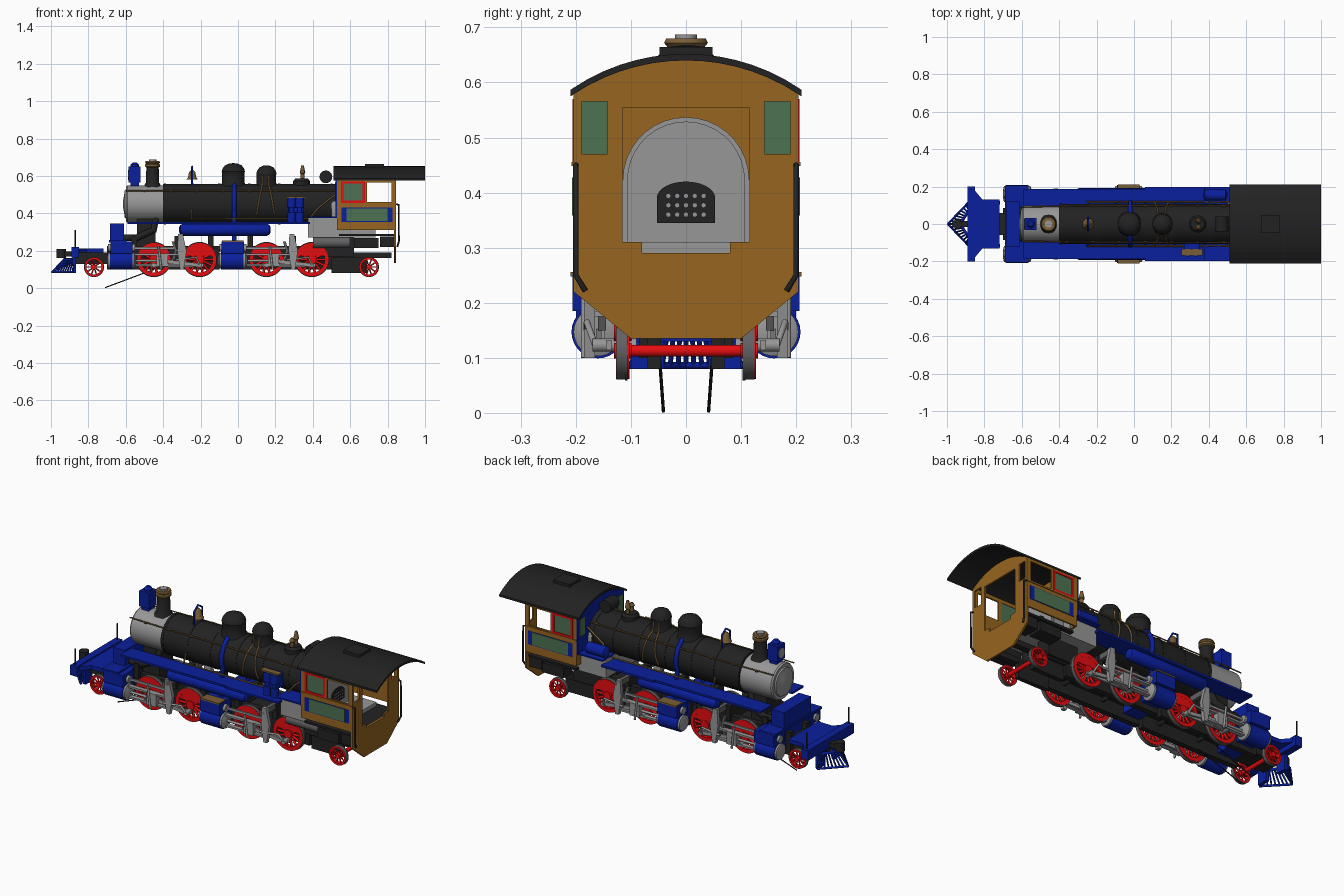
import bpy, bmesh, math
from mathutils import Vector, Matrix

if "Cube" in bpy.data.objects:
    bpy.data.objects.remove(bpy.data.objects["Cube"])

def material(name, c):
    m = bpy.data.materials.new(name)
    m.diffuse_color = (*c, 1)
    m.use_nodes = True
    m.node_tree.nodes["Principled BSDF"].inputs["Base Color"].default_value = m.diffuse_color
    return m

BLACK = material("black", (.016, .016, .016))
BROWN = material("cab_brown", (.31, .13, .014))
BLUE = material("blue", (.003, .014, .34))
RED = material("red", (.8, .004, .005))
SILVER = material("silver", (.31, .31, .31))
GREEN = material("green", (.075, .17, .085))
BRONZE = material("bronze", (.19, .11, .035))
STEEL = material("steel", (.12, .12, .125))
SIDES = (-1, 1)

def finish(name, bm, mat, smooth=False):
    bmesh.ops.recalc_face_normals(bm, faces=bm.faces)
    me = bpy.data.meshes.new(name)
    bm.to_mesh(me)
    bm.free()
    me.materials.append(mat)
    ob = bpy.data.objects.new(name, me)
    bpy.context.collection.objects.link(ob)
    if smooth:
        bpy.context.view_layer.objects.active = ob
        ob.select_set(True)
        bpy.ops.object.shade_smooth_by_angle(angle=math.radians(35))
        ob.select_set(False)
    return ob

def box(name, x0, x1, y0, y1, z0, z1, mat):
    bm = bmesh.new()
    bmesh.ops.create_cube(bm, size=1)
    for v in bm.verts:
        v.co = ((x0 + x1) / 2 + v.co.x * (x1 - x0), (y0 + y1) / 2 + v.co.y * (y1 - y0),
                (z0 + z1) / 2 + v.co.z * (z1 - z0))
    return finish(name, bm, mat)

def pair(name, x0, x1, y0, y1, z0, z1, mat):
    for s in SIDES:
        box(name, x0, x1, s * y0, s * y1, z0, z1, mat)

def plate(name, pts, axis, a, b, mat):
    """Extrude a 2D outline: axis x uses (y, z), axis y uses (x, z), axis z uses (x, y)."""
    put = {'x': lambda p, t: (t, *p), 'y': lambda p, t: (p[0], t, p[1]), 'z': lambda p, t: (*p, t)}[axis]
    bm = bmesh.new()
    f = bm.faces.new([bm.verts.new(put(p, a)) for p in pts])
    r = bmesh.ops.extrude_face_region(bm, geom=[f])
    bm.faces.new([bm.verts.new(put(p, a)) for p in pts]) if not f.is_valid else None
    d = Vector(put((0, 0), b - a))
    bmesh.ops.translate(bm, vec=d, verts=[v for v in r['geom'] if isinstance(v, bmesh.types.BMVert)])
    return finish(name, bm, mat)

def lathe(name, prof, loc, axis, mat, n=32, closed=False):
    """Turn (radius, position) points around an axis through loc."""
    rot = {'z': Matrix(), 'x': Matrix.Rotation(math.pi / 2, 4, 'Y'), 'y': Matrix.Rotation(-math.pi / 2, 4, 'X')}[axis]
    bm = bmesh.new()
    rings = [[bm.verts.new(rot @ Vector((r * math.cos(2 * math.pi * i / n), r * math.sin(2 * math.pi * i / n), t))
                           + Vector(loc)) for i in range(n)] for r, t in prof]
    for k in range(len(rings) - (0 if closed else 1)):
        a, b = rings[k], rings[(k + 1) % len(rings)]
        for i in range(n):
            bm.faces.new((a[i], a[(i + 1) % n], b[(i + 1) % n], b[i]))
    if not closed:
        bm.faces.new(rings[0])
        bm.faces.new(rings[-1])
    return finish(name, bm, mat, True)

def cyl(name, r, a, b, loc, axis, mat, n=28):
    return lathe(name, [(r, a), (r, b)], loc, axis, mat, n)

def tube(name, pts, r, mat):
    cu = bpy.data.curves.new(name, 'CURVE')
    cu.dimensions, cu.bevel_depth, cu.bevel_resolution, cu.use_fill_caps = '3D', r, 2, True
    sp = cu.splines.new('POLY')
    sp.points.add(len(pts) - 1)
    for q, p in zip(sp.points, pts):
        q.co = (*p, 1)
    tmp = bpy.data.objects.new(name, cu)
    bpy.context.collection.objects.link(tmp)
    bpy.context.view_layer.update()
    me = bpy.data.meshes.new_from_object(tmp.evaluated_get(bpy.context.evaluated_depsgraph_get()))
    bpy.data.objects.remove(tmp)
    me.materials.clear()
    me.materials.append(mat)
    bpy.context.collection.objects.link(bpy.data.objects.new(name, me))

def wrap(x, r, a0, a1, s, dx=0):
    """Points around the boiler, angles measured from the top."""
    return [(x + dx * i / 10, s * r * math.sin(math.radians(a0 + (a1 - a0) * i / 10)),
             .45 + r * math.cos(math.radians(a0 + (a1 - a0) * i / 10))) for i in range(11)]

# boiler, bands and smokebox
cyl("boiler", .108, -.4, .53, (0, 0, .45), 'x', BLACK, 40)
for x in (-.39, -.24, -.1, .06, .22, .38, .5):
    cyl("boiler_band", .11, x - .006, x + .006, (0, 0, .45), 'x', BLACK, 40)
lathe("smokebox", [(.02, -.615), (.03, -.612), (.075, -.605), (.078, -.598), (.094, -.598), (.1, -.59), (.1, -.39)],
      (0, 0, .45), 'x', SILVER, 40)
box("smokebox_saddle", -.54, -.44, -.06, .06, .2, .37, BLACK)
# chimney, headlight, bell
lathe("chimney", [(.05, .54), (.035, .565), (.033, .65)], (-.457, 0, 0), 'z', BLACK)
lathe("chimney_cap", [(.033, .645), (.04, .65), (.04, .66), (.034, .665), (.04, .672), (.036, .68)], (-.457, 0, 0), 'z', BRONZE)
cyl("chimney_top", .02, .675, .687, (-.457, 0, 0), 'z', SILVER)
box("headlight", -.585, -.522, -.033, .033, .565, .65, BLUE)
box("headlight_base", -.575, -.53, -.025, .025, .54, .565, BLUE)
lathe("headlight_vent", [(.022, .645), (.022, .66), (.012, .672)], (-.552, 0, 0), 'z', BLUE, 16)
cyl("headlight_lens", .026, -.588, -.58, (0, 0, .605), 'x', SILVER)
tube("bell_bracket", [(-.245, -.036, .55), (-.245, -.036, .625), (-.245, 0, .65), (-.245, .036, .625), (-.245, .036, .55)], .005, BLUE)
lathe("bell", [(.031, .58), (.022, .592), (.017, .62), (.006, .632)], (-.245, 0, 0), 'z', BRONZE, 20)
# domes, whistle, generator
def dome(name, x, r, top):
    lathe(name, [(r * 1.12, .545), (r, .565), (r, top - .05), (r * 1.04, top - .045), (r * .97, top - .03),
                 (r * .75, top - .012), (r * .4, top - .002), (.005, top)], (x, 0, 0), 'z', BLACK)
dome("steam_dome", -.025, .06, .668)
dome("sand_dome", .152, .052, .656)
lathe("valve_turret", [(.045, .54), (.045, .572), (.035, .585)], (.34, 0, 0), 'z', BLACK)
for y, h in ((-.018, .63), (.018, .655)):
    lathe("safety_valve", [(.01, .58), (.01, .61), (.015, .615), (.007, h)], (.345, y, 0), 'z', BRONZE, 14)
cyl("generator", .034, -.04, .04, (.47, 0, .595), 'y', BLACK)
for s in SIDES:
    # pipes and rails along the boiler
    tube("main_steam_pipe", wrap(-.02, .116, 20, 115, s) + [(-.02, s * .12, .25)], .012, BLUE)
    for x, dx in ((.13, -.03), (.165, .03)):
        tube("sand_pipe", [(x, s * .05, .6)] + wrap(x, .113, 28, 120, s, dx), .005, BRONZE)
    tube("handrail", [(-.6, s * .09, .52), (-.38, s * .096, .52), (.52, s * .1, .52)], .0035, BRONZE)
    for i in range(8):
        cyl("handrail_post", .006, -.006, .006, (-.5 + i * .14, s * .096, .519), 'x', BRONZE, 8)
    tube("feed_pipe", [(-.25, s * .1, .42), (-.25, s * .118, .37), (.38, s * .118, .37), (.43, s * .115, .43), (.52, s * .12, .5)], .005, BRONZE)
    tube("exhaust_pipe", [(-.62, s * .07, .27), (-.54, s * .08, .27), (-.5, s * .08, .29), (-.45, s * .07, .31), (-.44, s * .05, .37)], .018, BLACK)
    # running boards and air tanks
    box("running_board", -.59, .08, s * .09, s * .187, .343, .354, BLUE)
    box("rear_running_board", .06, .385, s * .09, s * .197, .343, .354, BLUE)
    box("firebox_board", .375, .525, s * .09, s * .197, .374, .382, BLUE)
    lathe("air_tank", [(.012, -.315), (.026, -.308), (.032, -.295), (.032, .155), (.026, .168), (.012, .175)], (0, s * .16, .312), 'x', BLUE)
# air pump on one side, small tank on the other
for x in (.287, .33):
    for z0, z1, r in ((.345, .405, .022), (.405, .43, .013), (.43, .482, .024)):
        cyl("air_pump", r, z0, z1, (x, -.15, 0), 'z', BLUE)
box("air_pump_bracket", .268, .35, -.14, -.1, .4, .475, BLUE)
box("air_pump_cap", .255, .365, -.168, -.135, .482, .49, BRONZE)
lathe("small_tank", [(.012, .37), (.03, .38), (.03, .49), (.012, .5)], (0, .155, .41), 'x', BLUE)
# firebox, backhead and fire door
box("firebox", .375, .54, -.165, .165, .27, .374, SILVER)
box("cab_underframe", .53, .735, -.165, .165, .27, .31, SILVER)
def arch(r, h, zc, z0, n=18):
    return [(-r, z0)] + [(-r * math.cos(math.pi * i / n), zc + h * math.sin(math.pi * i / n)) for i in range(n + 1)] + [(r, z0)]
plate("backhead", arch(.115, .115, .422, .31), 'x', .5, .6, SILVER)
plate("backhead_face", arch(.107, .107, .422, .31), 'x', .6, .61, SILVER)
box("backhead_foot", .5, .61, -.08, .08, .289, .315, SILVER)
plate("fire_door", arch(.053, .03, .39, .345), 'x', .61, .617, BLACK)
for i in range(5):
    for j in range(3):
        cyl("door_rivet", .004, .616, .619, (0, -.032 + i * .016, .36 + j * .017), 'x', SILVER, 8)

# cab: sides with window openings
def roof_z(y, top):
    return top - .37 + math.sqrt(.37 ** 2 - y * y)
for s in SIDES:
    for x0, x1, z0, z1 in ((.53, .845, .31, .46), (.53, .845, .565, .585), (.53, .56, .46, .565), (.67, .69, .46, .565), (.82, .845, .46, .565)):
        box("cab_side", x0, x1, s * .195, s * .204, z0, z1, BROWN)
    box("cab_window_glass", .556, .674, s * .197, s * .202, .46, .568, GREEN)
    for x0, x1, z0, z1 in ((.552, .678, .456, .468), (.552, .678, .56, .57), (.552, .564, .46, .57), (.666, .678, .46, .57)):
        box("cab_window_frame", x0, x1, s * .2, s * .206, z0, z1, RED)
    box("cab_panel_border", .553, .825, s * .203, s * .2055, .355, .43, BLUE)
    box("cab_panel", .58, .8, s * .204, s * .207, .358, .427, GREEN)
    box("cab_sill", .53, .845, s * .2, s * .208, .448, .456, BROWN)
    # rear wall around the doorway and the windows
    for y0, y1, z0, z1 in ((.115, .204, .29, .47), (.08, .115, .29, .31), (.115, .143, .47, .565), (.19, .204, .47, .565)):
        box("cab_rear", .835, .845, s * y0, s * y1, z0, z1, BROWN)
    box("front_glass_inside", .538, .542, s * .143, s * .19, .47, .565, GREEN)
    box("front_glass_outside", .518, .522, s * .143, s * .19, .47, .565, GREEN)
    tube("cab_handrail", [(.845, s * .2, .45), (.86, s * .2, .445), (.86, s * .2, .25), (.852, s * .183, .222)], .005, BLACK)
plate("cab_rear_lower", [(-.204, .29), (-.204, .22), (-.1, .135), (.1, .135), (.204, .22), (.204, .29)], 'x', .835, .845, BROWN)
top = [(y, roof_z(y, .643)) for y in [-.204 + .0408 * i for i in range(11)]]
plate("cab_rear_top", [(.204, .565), (.115, .565), (.115, .555), (-.115, .555), (-.115, .565), (-.204, .565)] + top, 'x', .835, .845, BROWN)
plate("cab_front_wall", [(.204, .31), (-.204, .31)] + top, 'x', .53, .539, BROWN)
plate("cab_front_face", [(.204, .375), (-.204, .375)] + top, 'x', .522, .53, BLUE)
rs = [-.21 + .03 * i for i in range(15)]
plate("cab_roof", [(y, roof_z(y, .652)) for y in rs] + [(y, roof_z(y, .64)) for y in reversed(rs)], 'x', .51, 1, BLACK)
box("roof_hatch", .68, .78, -.048, .048, .645, .664, BLACK)
box("cab_floor", .54, .84, -.19, .19, .278, .289, BLACK)

# frames and equipment under the cab
for x0, x1 in ((-.7, -.1), (-.08, .5)):
    pair("engine_frame", x0, x1, .055, .085, .1, .225, BLACK)
    box("frame_cross", x0 + .03, x1 - .03, -.055, .055, .17, .2, BLACK)
    for k in (.13, .36, .54):
        box("frame_stay", x0 + k, x0 + k + .03, -.1, .1, .2, .28, BLACK)
pair("ash_pan", .44, .62, .02, .1, .17, .28, BLACK)
pair("rear_frame", .48, .82, .05, .085, .16, .19, BLACK)
pair("rear_truck_frame", .5, .69, .045, .07, .08, .17, BLACK)
pair("tool_box", .62, .75, .11, .19, .215, .268, BLACK)
pair("rear_step", .76, .838, .09, .18, .22, .275, BLACK)
cyl("injector", .03, .4, .6, (0, -.13, .245), 'x', STEEL, 16)

# spoked wheels on axles
def wheelset(x, z, r, spokes, heavy):
    cyl("axle", .011, -.12, .12, (x, 0, z), 'y', BLACK if heavy else RED, 14)
    for s in SIDES:
        at = (x, s * .115, z)
        lathe("wheel_tyre", [(r * .9, -.011), (r * .97, -.011), (r * .97, .009), (r * .9, .009)], at, 'y', STEEL, 36, True)
        lathe("wheel_flange", [(r * .9, -.004), (r, -.004), (r, .001), (r * .9, .001)], (x, s * .107, z), 'y', STEEL, 36, True)
        lathe("wheel_rim", [(r * .74, -.012), (r * .95, -.012), (r * .95, .012), (r * .74, .012)], at, 'y', RED, 36, True)
        cyl("wheel_hub", r * .26, -.016, .016, at, 'y', RED, 18)
        for i in range(spokes):
            a = 2 * math.pi * i / spokes
            tube("wheel_spoke", [at, (x + r * .8 * math.cos(a), s * .115, z + r * .8 * math.sin(a))], r * .07, RED)
        if heavy:
            arc = [(x + r * .82 * math.cos(a), z + r * .82 * math.sin(a)) for a in [math.radians(15 + 15 * i) for i in range(11)]]
            plate("counterweight", arc, 'y', s * .108, s * .126, RED)
            cyl("crank_pin", .012, -.04, .04, (x, s * .13, z - .03), 'y', SILVER, 14)
for x in (-.45, -.205, .152, .395):
    wheelset(x, .153, .094, 14, True)
for x in (-.77, .7):
    wheelset(x, .113, .054, 10, False)

# cylinders, rods and valve gear for both engine units
for x in (-.625, -.03):
    w1, w2 = (-.45, -.205) if x < -.3 else (.152, .395)
    box("cylinder_saddle", x - .05, x + .05, -.12, .12, .13, .25, BLUE)
    for s in SIDES:
        y = s * .16
        cyl("cylinder", .048, x - .06, x + .06, (0, y, .147), 'x', BLUE)
        lathe("cylinder_heads", [(.02, x - .076), (.042, x - .07), (.044, x + .07), (.02, x + .08)], (0, y, .147), 'x', SILVER)
        box("valve_chest", x - .058, x + .062, s * .11, s * .206, .185, .25, BLUE)
        cyl("valve_spindle", .02, x - .07, x + .075, (0, y, .215), 'x', SILVER, 18)
        cyl("piston_rod", .007, x + .06, x + .25, (0, y, .147), 'x', SILVER, 12)
        for z in (.118, .175):
            box("guide_bar", x + .07, x + .33, s * .15, s * .175, z, z + .01, SILVER)
        box("crosshead", x + .19, x + .25, s * .148, s * .182, .115, .185, SILVER)
        plate("main_rod", [(x + .22, .138), (x + .22, .156), (w2, .132), (w2, .112)], 'y', s * .153, s * .163, SILVER)
        box("side_rod", w1 - .02, w2 + .02, s * .135, s * .145, .114, .132, SILVER)
        plate("guide_yoke", [(x + .305, .29), (x + .33, .29), (x + .35, .2), (x + .335, .1), (x + .315, .1), (x + .3, .2)], 'y', s * .165, s * .185, SILVER)
        box("yoke_bracket", x + .31, x + .33, s * .07, s * .185, .255, .285, STEEL)
        plate("expansion_link", [(x + .27, .25), (x + .285, .25), (x + .3, .2), (x + .285, .15), (x + .27, .15), (x + .285, .2)], 'y', s * .145, s * .16, STEEL)
        box("valve_rod", x + .06, x + .29, s * .15, s * .16, .208, .22, SILVER)
        tube("combination_lever", [(x + .2, s * .185, .225), (x + .215, s * .185, .1)], .006, SILVER)
        tube("eccentric_rod", [(x + .29, s * .18, .15), (w2 - .02, s * .18, .165), (w2, s * .165, .123)], .006, SILVER)
        if x > -.3:
            box("cylinder_step", x - .055, x + .06, s * .15, s * .21, .248, .256, BRONZE)

# pilot deck, beam, slatted pilot and loose tow rods
box("front_box", -.685, -.61, -.12, .12, .25, .345, BLUE)
box("front_platform", -.69, -.595, -.205, .205, .245, .258, BLUE)
plate("pilot_deck", [(-.86, -.19), (-.81, -.13), (-.72, -.13), (-.72, .13), (-.81, .13), (-.86, .19)], 'z', .19, .212, BLUE)
box("pilot_beam", -.89, -.85, -.2, .2, .165, .22, BLUE)
box("pilot_frame", -.87, -.68, -.06, .06, .13, .19, BLACK)
box("coupler_shank", -.95, -.88, -.015, .015, .17, .195, BLACK)
cyl("coupler", .026, .16, .21, (-.945, 0, 0), 'z', BLACK, 16)
for s in SIDES:
    tube("flag_pole", [(-.87, s * .185, .21), (-.87, s * .185, .31)], .0035, BLACK)
    tube("pilot_base_bar", [(-.995, 0, .086), (-.885, s * .115, .086)], .006, BLUE)
    tube("pilot_top_bar", [(-.93, 0, .152), (-.875, s * .085, .152)], .008, BLUE)
    for t in [i / 8 for i in range(9)]:
        tube("pilot_slat", [(-.995 + .11 * t, s * .115 * t, .086), (-.93 + .055 * t, s * .085 * t, .155)], .0045, BLUE)
    box("pilot_hanger", -.885, -.865, s * .04, s * .1, .08, .17, BLUE)
    tube("tow_rod", [(-.71, s * .041, .003), (-.45, s * .048, .1)], .003, BLACK)
